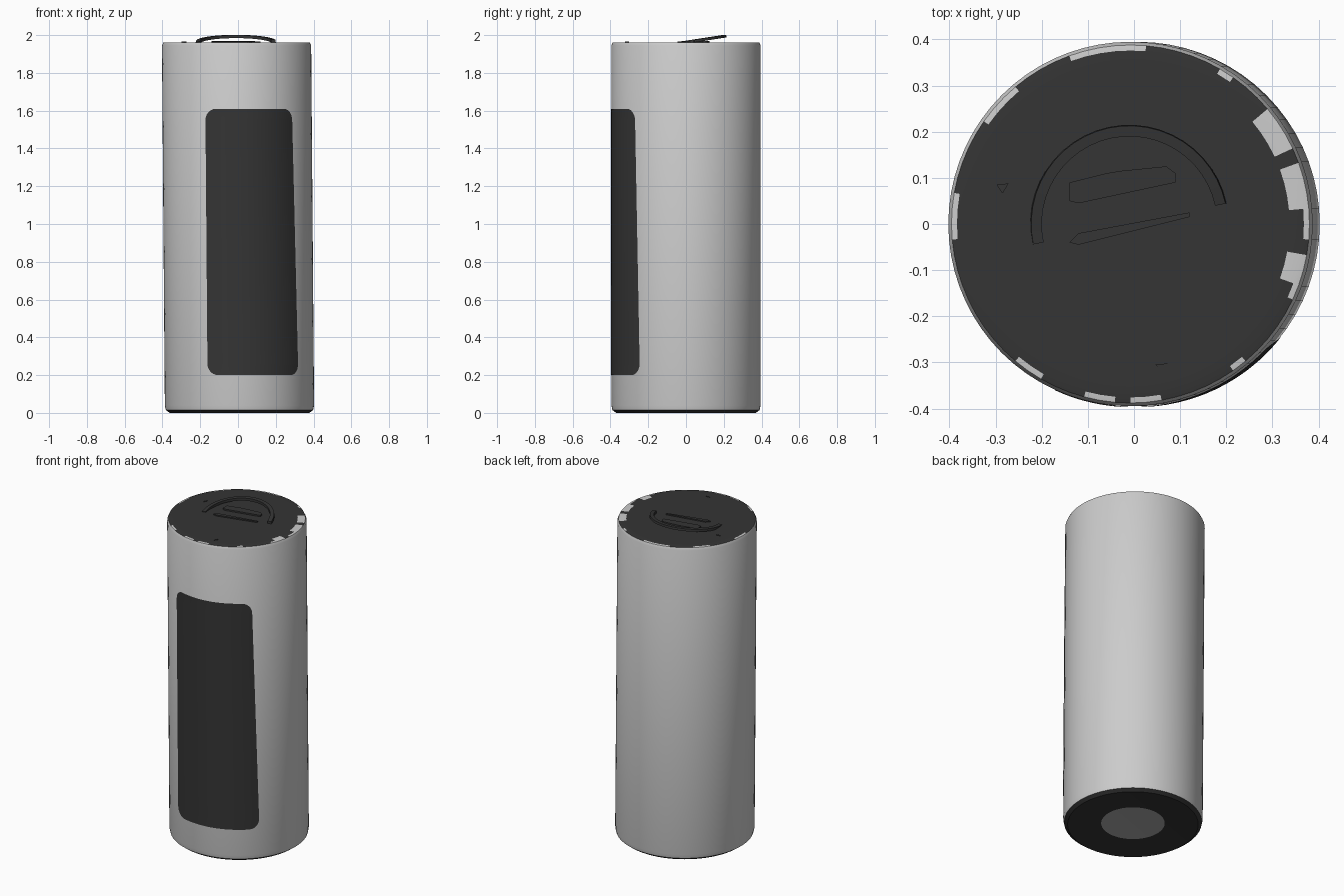
import bpy, bmesh
from math import sin, cos, pi, radians, sqrt
from mathutils import Vector

cube = bpy.data.objects.get("Cube")
if cube:
    bpy.data.objects.remove(cube)

SIDES = 72
R = 0.395


def material(name, value):
    m = bpy.data.materials.new(name)
    m.use_nodes = True
    colour = (value, value, value, 1)
    m.diffuse_color = colour
    m.node_tree.nodes["Principled BSDF"].inputs["Base Color"].default_value = colour
    return m


METAL = material("light grey metal", 0.6)
DARK = material("charcoal", 0.035)
BASE = material("mid grey", 0.4)


def place(angle, r, z):
    """Point on the slightly leaning body; angle zero faces the front."""
    return Vector((r * sin(angle) - 0.008 * (z - 1), -r * cos(angle), z))


def finish(name, bm, mats, smooth=True):
    bmesh.ops.recalc_face_normals(bm, faces=bm.faces)
    mesh = bpy.data.meshes.new(name)
    bm.to_mesh(mesh)
    bm.free()
    for m in mats:
        mesh.materials.append(m)
    ob = bpy.data.objects.new(name, mesh)
    bpy.context.collection.objects.link(ob)
    if smooth:
        bpy.ops.object.select_all(action="DESELECT")
        ob.select_set(True)
        bpy.context.view_layer.objects.active = ob
        bpy.ops.object.shade_smooth_by_angle(angle=radians(35))
    return ob


# Body: turned profile with dark end caps and a worn top rim
profile = [(0.18, 0.008), (0.37, 0.0), (0.39, 0.015), (R, 0.04), (R, 1.945),
           (0.388, 1.96), (0.376, 1.962), (0.345, 1.962), (0.1, 1.96)]
band_mats = [1, 1, 0, 0, 0, 1, 1, 1]
# Worn spots as (start, end) degrees counter-clockwise from +x, and depth in bands
worn = [(25, 40, 2), (7, 18, 2), (-5, 4, 1), (-18, -10, 2), (-25, -20, 1),
        (-55, -48, 1), (-90, -80, 1), (-105, -95, 1), (-130, -120, 1),
        (130, 145, 1), (85, 110, 1), (55, 60, 1), (170, 185, 1)]
bm = bmesh.new()
rings = [[bm.verts.new(place(2 * pi * i / SIDES, r, z)) for i in range(SIDES)]
         for r, z in profile]
for k, mat in enumerate(band_mats):
    for i in range(SIDES):
        j = (i + 1) % SIDES
        f = bm.faces.new((rings[k][i], rings[k][j], rings[k + 1][j], rings[k + 1][i]))
        f.material_index = mat
        deg = 360 * (i + 0.5) / SIDES - 90
        if k in (5, 6) and any((deg - a) % 360 < b - a and k - 4 <= d for a, b, d in worn):
            f.material_index = 0
bm.faces.new(rings[0]).material_index = 2
bm.faces.new(rings[-1]).material_index = 1
finish("can_body", bm, [METAL, DARK, BASE])

# Front label: curved plate with rounded corners
bm = bmesh.new()
LOW, HIGH, CORNER, COLS = 0.2, 1.61, 0.06, 16
heights = []
for i in range(7):
    d = CORNER * (1 - cos(i * pi / 12))
    heights += [LOW + d, HIGH - d]
rows = []
for z in sorted(heights):
    edge = max(0, CORNER - min(z - LOW, HIGH - z))
    inset = (CORNER - sqrt(max(0, CORNER ** 2 - edge ** 2))) / R
    left = radians(-25) + inset
    right = radians(52 - 5 * (z - LOW) / (HIGH - LOW)) - inset
    rows.append([bm.verts.new(place(left + (right - left) * c / COLS, R + 0.002, z))
                 for c in range(COLS + 1)])
for a, b in zip(rows, rows[1:]):
    for c in range(COLS):
        bm.faces.new((a[c], a[c + 1], b[c + 1], b[c]))
finish("front_label", bm, [DARK])


# Pull tab: half ring hinged at its ends and lifted at the back
def tab_height(y):
    return 1.962 + 0.034 * max(0, (y + 0.03) / 0.22)


bm = bmesh.new()
sections = []
for i in range(25):
    a = radians(12 + 180 * i / 24)
    loop = []
    for r, dz in ((0.19, -0.012), (0.215, -0.012), (0.213, 0.002), (0.19, 0.004)):
        x, y = r * cos(a) - 0.01, r * sin(a)
        loop.append(bm.verts.new((x, y, tab_height(y) + dz)))
    sections.append(loop)
for a, b in zip(sections, sections[1:]):
    for c in range(4):
        d = (c + 1) % 4
        bm.faces.new((a[c], a[d], b[d], b[c]))
bm.faces.new(sections[0])
bm.faces.new(sections[-1])
finish("tab_ring", bm, [DARK])


# Low pressed shapes on the lid
def pressed(name, outline, z, height):
    bm = bmesh.new()
    face = bm.faces.new([bm.verts.new((x, y, z)) for x, y in outline])
    top = bmesh.ops.extrude_face_region(bm, geom=[face])
    for v in top["geom"]:
        if isinstance(v, bmesh.types.BMVert):
            v.co.z += height
    finish(name, bm, [DARK], False)


pressed("upper_slot", [(-0.14, 0.05), (-0.12, 0.045), (0.09, 0.09), (0.09, 0.11),
                       (0.07, 0.125), (-0.03, 0.115), (-0.06, 0.11), (-0.14, 0.09)],
        1.955, 0.014)
pressed("lower_slot", [(-0.14, -0.04), (-0.12, -0.045), (0.12, 0.015), (0.12, 0.025),
                       (-0.12, -0.02)], 1.955, 0.012)

# Small dimples on the lid
for name, x, y in (("left_dimple", -0.285, 0.08), ("front_dimple", 0.06, -0.31)):
    pressed(name, [(x - 0.013, y + 0.005), (x, y - 0.014), (x + 0.013, y + 0.008)],
            1.955, 0.01)
